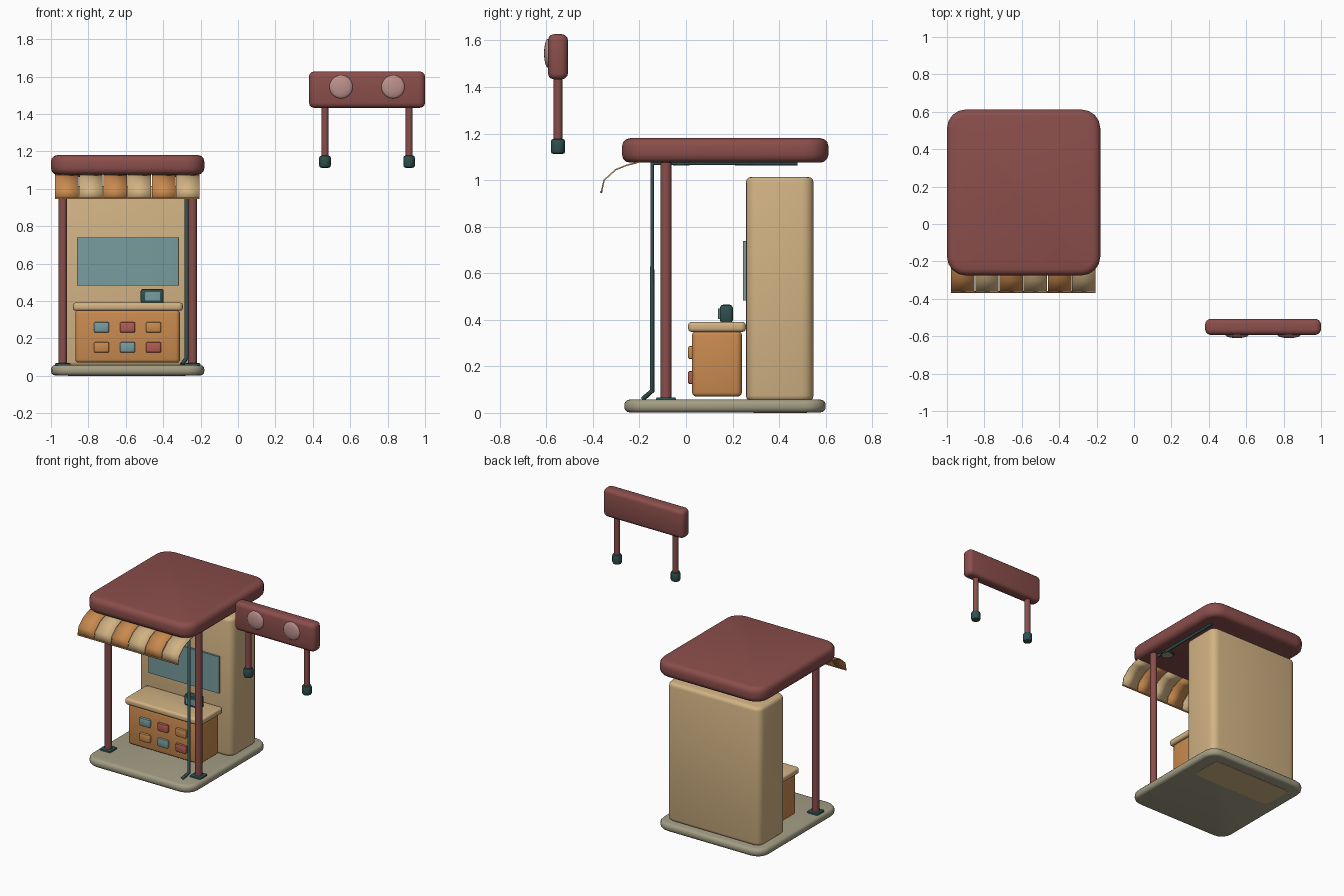
import bpy, bmesh, math
from mathutils import Vector

cube = bpy.data.objects.get("Cube")
if cube:
    bpy.data.objects.remove(cube, do_unlink=True)


def material(name, hex_code):
    rgb = [int(hex_code[i:i + 2], 16) / 255 for i in (0, 2, 4)]
    col = [c / 12.92 if c < 0.04 else ((c + 0.055) / 1.055) ** 2.4 for c in rgb] + [1]
    m = bpy.data.materials.new(name)
    m.diffuse_color = col
    m.use_nodes = True
    m.node_tree.nodes["Principled BSDF"].inputs["Base Color"].default_value = col
    return m


MAROON = material("maroon", "8A4E4B")
CREAM = material("cream", "D2B384")
ORANGE = material("orange", "C98A4F")
GLASS = material("pale teal", "789C9E")
DARK = material("dark teal", "2F4F4F")
STONE = material("stone", "A39D84")
PINK = material("dusty pink", "BC918D")
RED = material("brick red", "B05D50")


def finish(name, bm, mat):
    bmesh.ops.recalc_face_normals(bm, faces=bm.faces)
    me = bpy.data.meshes.new(name)
    bm.to_mesh(me)
    bm.free()
    me.materials.append(mat)
    ob = bpy.data.objects.new(name, me)
    bpy.context.collection.objects.link(ob)
    bpy.ops.object.select_all(action="DESELECT")
    ob.select_set(True)
    bpy.context.view_layer.objects.active = ob
    bpy.ops.object.shade_smooth_by_angle(angle=math.radians(35))
    return ob


def box(name, lo, hi, mat, corner=0, edge=0, seg=3):
    """Box with rounded upright corners and softened top and bottom rims."""
    lo, hi = Vector(lo), Vector(hi)
    bm = bmesh.new()
    bmesh.ops.create_cube(bm, size=1)
    for v in bm.verts:
        v.co = (lo + hi) / 2 + Vector(a * b for a, b in zip(v.co, hi - lo))
    if corner:
        upright = [e for e in bm.edges if abs(e.verts[0].co.z - e.verts[1].co.z) > 1e-4]
        bmesh.ops.bevel(bm, geom=upright, offset=corner, segments=seg + 1,
                        profile=0.5, affect="EDGES")
    if edge:
        rims = [e for e in bm.edges if abs(e.verts[0].co.z - e.verts[1].co.z) < 1e-4]
        bmesh.ops.bevel(bm, geom=rims, offset=edge, segments=seg,
                        profile=0.5, affect="EDGES")
    return finish(name, bm, mat)


def post(name, x, y, z0, z1, r, mat, sides=16, edge=0):
    bm = bmesh.new()
    bmesh.ops.create_cone(bm, cap_ends=True, segments=sides, radius1=r, radius2=r, depth=z1 - z0)
    bmesh.ops.translate(bm, verts=bm.verts, vec=(x, y, (z0 + z1) / 2))
    if edge:
        rims = [e for e in bm.edges if abs(e.verts[0].co.z - e.verts[1].co.z) < 1e-4]
        bmesh.ops.bevel(bm, geom=rims, offset=edge, segments=2, profile=0.5, affect="EDGES")
    return finish(name, bm, mat)


def tube(name, path, r, mat):
    cu = bpy.data.curves.new(name, "CURVE")
    cu.dimensions = "3D"
    cu.bevel_depth = r
    cu.bevel_resolution = 2
    cu.use_fill_caps = True
    sp = cu.splines.new("POLY")
    sp.points.add(len(path) - 1)
    for p, co in zip(sp.points, path):
        p.co = (*co, 1)
    cu.materials.append(mat)
    ob = bpy.data.objects.new(name, cu)
    bpy.context.collection.objects.link(ob)


MID = -0.59  # centre line of the kiosk

# Floor slab, roof and rear cabinet
box("floor_slab", (-1, -0.265, 0.002), (-0.18, 0.6, 0.057), STONE, 0.09, 0.022)
box("cabinet_underside", (-0.91, 0.29, 0), (-0.28, 0.52, 0.004), CREAM, 0.04)
box("roof", (-1, -0.275, 1.075), (-0.18, 0.612, 1.18), MAROON, 0.1, 0.035)
box("rear_cabinet", (-0.95, 0.257, 0.05), (-0.23, 0.548, 1.014), CREAM, 0.05, 0.025)
box("window_panel", (MID - 0.272, 0.244, 0.483), (MID + 0.272, 0.26, 0.738), GLASS, 0.004)

# Counter with its drawer tiles
box("counter_body", (-0.87, 0.026, 0.07), (-0.31, 0.24, 0.352), ORANGE, 0.025, 0.018)
box("counter_top", (-0.883, 0.009, 0.348), (-0.295, 0.257, 0.391), CREAM, 0.022, 0.014)
for row, (z, mats) in enumerate(((0.259, (GLASS, RED, ORANGE)), (0.152, (ORANGE, GLASS, RED)))):
    for col, mat in enumerate(mats):
        x = MID + (col - 1) * 0.139
        box(f"tile_{row}_{col}", (x - 0.04, 0.009, z - 0.028), (x + 0.04, 0.04, z + 0.028),
            mat, 0.01, 0.007, 2)

# Till
box("till", (-0.52, 0.146, 0.385), (-0.397, 0.201, 0.465), DARK, 0.015, 0.013, 2)
box("till_screen", (-0.497, 0.138, 0.403), (-0.416, 0.15, 0.448), GLASS, 0.003)

# Front posts, their plates and ceiling lamps
for side, s in (("right", -1), ("left", 1)):
    x = MID + s * 0.347
    post(f"{side}_post", x, -0.086, 0.05, 1.09, 0.024, MAROON)
    box(f"{side}_post_foot", (x - 0.042, -0.128, 0.05), (x + 0.042, -0.044, 0.067), DARK, 0.012, 0.006, 2)
    lx = MID + s * 0.285
    post(f"{side}_lamp_ring", lx, -0.02, 1.066, 1.08, 0.045, DARK, 20)
    post(f"{side}_lamp_lens", lx, -0.02, 1.063, 1.07, 0.036, STONE, 20)

# Drain pipe running up and back beneath the roof
tube("drain_pipe", [(-0.3, -0.185, 0.06), (-0.275, -0.145, 0.095), (-0.275, -0.145, 1.073),
                    (-0.275, 0.48, 1.073)], 0.011, DARK)

# Striped awning
profile = [(-0.2, 1.078), (-0.255, 1.064), (-0.302, 1.045), (-0.352, 1.0), (-0.364, 0.947)]
for i in range(6):
    x0 = -0.978 + i * 0.1295
    bm = bmesh.new()
    rows = [[bm.verts.new((x, y, z)) for x in (x0, x0 + 0.125)] for y, z in profile]
    for a, b in zip(rows, rows[1:]):
        bm.faces.new((a[0], a[1], b[1], b[0]))
    strip = finish(f"awning_stripe_{i}", bm, (ORANGE, CREAM)[i % 2])
    solid = strip.modifiers.new("thickness", "SOLIDIFY")
    solid.thickness = 0.006
    solid.offset = 0
tube("awning_hem", [(-0.978, -0.364, 0.949), (-0.206, -0.364, 0.949)], 0.005, ORANGE)

# Separate raised sign on two legs, with round lights
box("sign_board", (0.38, -0.593, 1.433), (1, -0.507, 1.627), MAROON, 0.032, 0.026)
for side, s in (("right", -1), ("left", 1)):
    x = 0.69 + s * 0.225
    post(f"sign_{side}_leg", x, -0.55, 1.15, 1.45, 0.019, MAROON)
    post(f"sign_{side}_foot", x, -0.55, 1.112, 1.178, 0.031, DARK, 12, 0.012)
    bm = bmesh.new()
    bmesh.ops.create_uvsphere(bm, u_segments=28, v_segments=14, radius=0.062)
    for v in bm.verts:
        v.co = (v.co.x + 0.69 + s * 0.139, v.co.z * 0.27 - 0.593, v.co.y + 1.545)
    finish(f"sign_{side}_light", bm, PINK)
